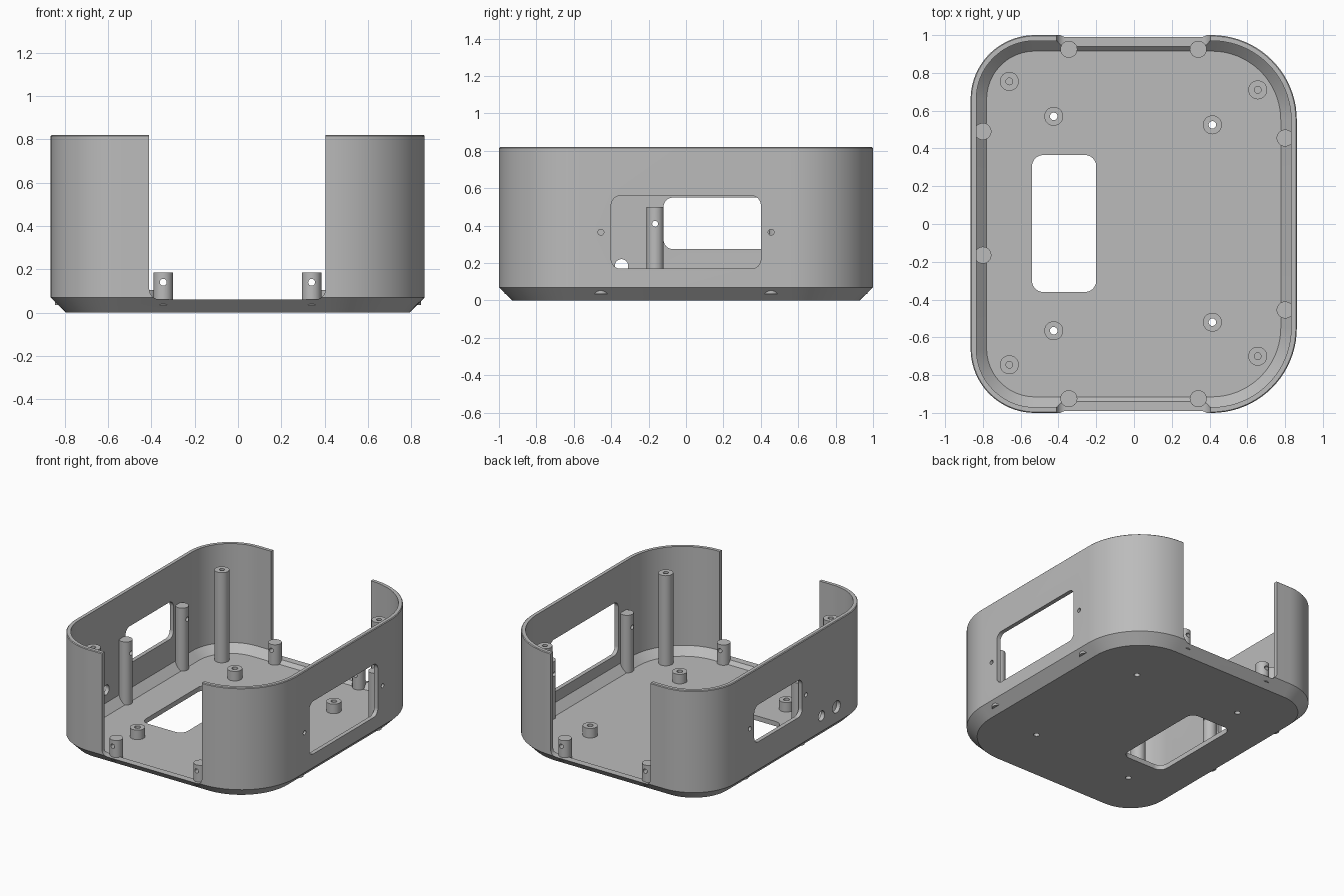
import bpy, bmesh, math

if "Cube" in bpy.data.objects:
    bpy.data.objects.remove(bpy.data.objects["Cube"])

grey = bpy.data.materials.new("plain_grey")
grey.diffuse_color = (0.5, 0.5, 0.5, 1)
grey.use_nodes = True
grey.node_tree.nodes["Principled BSDF"].inputs["Base Color"].default_value = grey.diffuse_color


def rounded(x0, x1, y0, y1, r_left, r_right, n=12):
    """Counter-clockwise rounded rectangle, separate radii on the left and right."""
    pts = []
    corners = [(x1, y1, r_right, -1, -1, 0), (x0, y1, r_left, 1, -1, 90),
               (x0, y0, r_left, 1, 1, 180), (x1, y0, r_right, -1, 1, 270)]
    for cx, cy, r, sx, sy, start in corners:
        for i in range(n + 1):
            a = math.radians(start + 90 * i / n)
            pts.append((cx + sx * r + r * math.cos(a), cy + sy * r + r * math.sin(a)))
    return pts


def circle(u, v, r, n=32):
    return [(u + r * math.cos(2 * math.pi * i / n), v + r * math.sin(2 * math.pi * i / n))
            for i in range(n)]


def loft(bm, rings):
    """Closed skin through rings of 3D points."""
    rings = [[bm.verts.new(p) for p in ring] for ring in rings]
    n = len(rings[0])
    faces = [bm.faces.new(rings[0]), bm.faces.new(rings[-1])]
    for a, b in zip(rings, rings[1:]):
        for i in range(n):
            j = (i + 1) % n
            faces.append(bm.faces.new((a[i], a[j], b[j], b[i])))
    bmesh.ops.recalc_face_normals(bm, faces=faces)


def prism(bm, axis, profile, lo, hi):
    """Extrude a 2D profile along an axis; the profile uses the other two axes in order."""
    place = {"x": lambda u, v, w: (w, u, v),
             "y": lambda u, v, w: (u, w, v),
             "z": lambda u, v, w: (u, v, w)}[axis]
    loft(bm, [[place(u, v, w) for u, v in profile] for w in (lo, hi)])


def make(name, bm):
    mesh = bpy.data.meshes.new(name)
    bm.to_mesh(mesh)
    bm.free()
    mesh.materials.append(grey)
    obj = bpy.data.objects.new(name, mesh)
    bpy.context.collection.objects.link(obj)
    return obj


def cut_and_smooth(obj, cutter_bm):
    cutter = make("cutter", cutter_bm)
    mod = obj.modifiers.new("cut", "BOOLEAN")
    mod.operation, mod.solver, mod.object = "DIFFERENCE", "EXACT", cutter
    bpy.ops.object.select_all(action="DESELECT")
    bpy.context.view_layer.objects.active = obj
    obj.select_set(True)
    bpy.ops.object.modifier_apply(modifier="cut")
    bpy.data.objects.remove(cutter)
    bpy.ops.object.shade_smooth_by_angle(angle=math.radians(30))


FLOOR = 0.035
small_bosses = [(-0.425, 0.57), (0.415, 0.525), (0.415, -0.52), (-0.425, -0.565)]
tall_bosses = [(-0.66, 0.755), (0.655, 0.71), (0.655, -0.70), (-0.66, -0.745)]
# side posts: x, y, top, screw hole height
side_posts = [(-0.80, 0.49, 0.50, 0.41), (-0.80, -0.165, 0.50, 0.41),
              (0.80, 0.455, 0.46, 0.365), (0.80, -0.455, 0.46, 0.365)]

# Shell: chamfered outside, thin wall, chamfered inside foot, floor
levels = [(0, 0.07), (0.07, 0), (0.815, 0), (0.82, 0.005), (0.82, 0.03),
          (0.09, 0.03), (FLOOR, 0.085)]
rings = []
for z, d in levels:
    outline = rounded(-0.865 + d, 0.862 - d, -1 + d, 1 - d, 0.34 - d, 0.45 - d, 20)
    rings.append([(x, y, z) for x, y in outline])
bm = bmesh.new()
loft(bm, rings)
shell = make("case_shell", bm)

# Openings: front and back gap, side windows, floor window, round ports, screw holes
bm = bmesh.new()
prism(bm, "y", rounded(-0.41, 0.405, 0.06, 1.2, 0.05, 0.05), -1.2, 1.2)
prism(bm, "x", rounded(-0.40, 0.40, 0.17, 0.56, 0.05, 0.05), 0.7, 1.0)
prism(bm, "x", rounded(-0.12, 0.44, 0.275, 0.55, 0.05, 0.05), -1.0, -0.7)
prism(bm, "z", rounded(-0.54, -0.20, -0.36, 0.365, 0.06, 0.06), -0.1, 0.055)
prism(bm, "x", circle(-0.345, 0.185, 0.036), -1.0, -0.7)
prism(bm, "x", circle(-0.52, 0.185, 0.045), -1.0, -0.7)
for x, y, top, hole in side_posts:
    s = math.copysign(1, x)
    prism(bm, "x", circle(y, hole, 0.016, 16), *sorted((s * 0.7, s * 1.0)))
for x, y in small_bosses:
    prism(bm, "z", circle(x, y, 0.02, 16), -0.1, 0.055)
cut_and_smooth(shell, bm)


def drilled_post(name, x, y, r, top, axis, drill, lo, hi, drill_r):
    bm = bmesh.new()
    prism(bm, "z", circle(x, y, r), FLOOR - 0.001, top)
    cutter = bmesh.new()
    prism(cutter, axis, circle(*drill, drill_r, 16), lo, hi)
    cut_and_smooth(make(name, bm), cutter)


# Short floor bosses, drilled right through
for x, y in small_bosses:
    drilled_post("floor_boss", x, y, 0.05, 0.105, "z", (x, y), 0, 0.3, 0.02)

# Tall corner pillars with blind holes
for x, y in tall_bosses:
    drilled_post("corner_pillar", x, y, 0.05, 0.70, "z", (x, y), 0.58, 0.8, 0.018)

# Wall posts, drilled sideways
for x, y, top, hole in side_posts:
    drilled_post("side_post", x, y, 0.045, top, "x", (y, hole), x - 0.1, x + 0.1, 0.016)

# Short posts at the front and back gap
for x in (-0.345, 0.34):
    for y in (-0.925, 0.925):
        drilled_post("gap_post", x, y, 0.045, 0.185, "y", (x, 0.14), y - 0.1, y + 0.1, 0.016)
